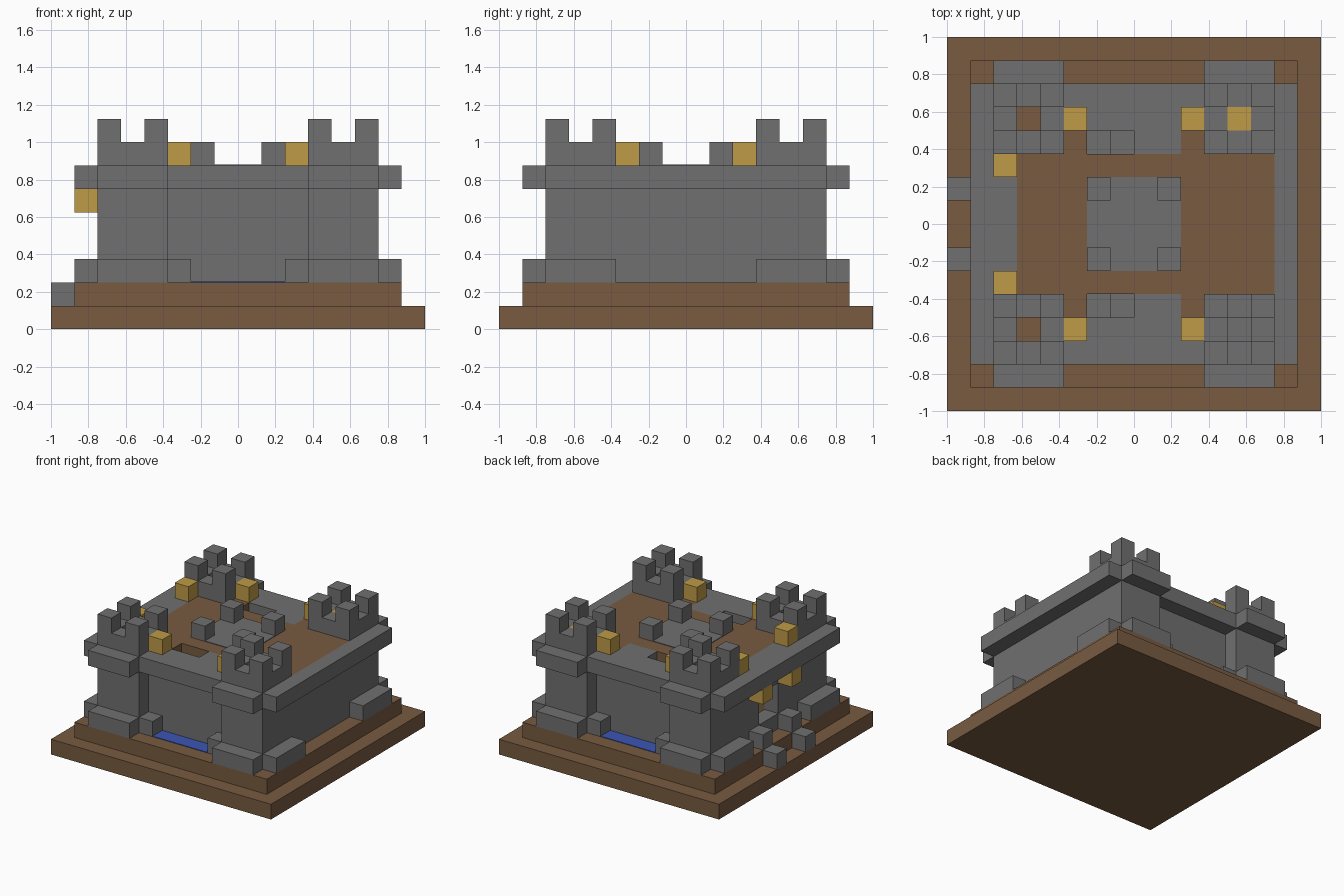
import bpy
import bmesh

U = 0.125  # one block of the building grid

cube = bpy.data.objects.get("Cube")
if cube:
    bpy.data.objects.remove(cube, do_unlink=True)


def material(name, rgb):
    m = bpy.data.materials.new(name)
    m.use_nodes = True
    m.diffuse_color = (*rgb, 1)
    m.node_tree.nodes["Principled BSDF"].inputs["Base Color"].default_value = (*rgb, 1)
    return m


STONE = material("grey stone", (0.162, 0.162, 0.162))
WOOD = material("brown wood", (0.188, 0.105, 0.053))
GOLD = material("gold lantern", (0.521, 0.328, 0.061))
WATER = material("blue water", (0.045, 0.091, 0.456))


def box(name, mat, x, y, z):
    """Box from (low, high) pairs in grid units."""
    bm = bmesh.new()
    bmesh.ops.create_cube(bm, size=1)
    for v in bm.verts:
        for i, (a, b) in enumerate((x, y, z)):
            v.co[i] = U * (a if v.co[i] < 0 else b)
    mesh = bpy.data.meshes.new(name)
    bm.to_mesh(mesh)
    bm.free()
    mesh.materials.append(mat)
    obj = bpy.data.objects.new(name, mesh)
    bpy.context.collection.objects.link(obj)
    return obj


def flip(pair, s):
    return tuple(sorted((pair[0] * s, pair[1] * s)))


def plate(name, mat, x, y, z):
    box(name, mat, x, y, (z, z + 0.04))


# Stepped base
box("base_lower", WOOD, (-8, 8), (-8, 8), (0, 1))
box("base_upper", WOOD, (-7, 7), (-7, 7), (1, 2))

# Inner block with its roof deck, leaving a passage behind the west door
box("inner_core", WOOD, (-2, 5), (-3, 3), (2, 7))
box("passage_roof", WOOD, (-5, -2), (-1, 1), (5, 7))
box("east_wall", STONE, (5, 6), (-3, 3), (2, 6))
box("east_deck", WOOD, (5, 6), (-3, 3), (6, 7))
box("door_lintel", STONE, (-6, -5), (-1, 1), (5, 7))
box("door_step", STONE, (-6, -5), (-1, 1), (2, 3))

# Central platform with four corner posts
plate("platform", STONE, (-2, 2), (-2, 2), 7)
for sx in (-1, 1):
    for sy in (-1, 1):
        box("platform_post", STONE, flip((1, 2), sx), flip((1, 2), sy), (7, 8))

# Corner towers
for sx in (-1, 1):
    for sy in (-1, 1):
        X = lambda a, b: flip((a, b), sx)
        Y = lambda a, b: flip((a, b), sy)
        box("tower", STONE, X(3, 6), Y(3, 6), (2, 7))
        for a in (3, 5):
            box("tower_parapet", STONE, X(a, a + 1), Y(3, 6), (7, 8))
            box("tower_parapet", STONE, X(4, 5), Y(a, a + 1), (7, 8))
            for b in (3, 5):
                box("merlon", STONE, X(a, a + 1), Y(b, b + 1), (8, 9))
        if sx < 0:
            plate("tower_floor", WOOD, X(4, 5), Y(4, 5), 7)
        elif sy > 0:
            box("tower_lantern", GOLD, X(4, 5), Y(4, 5), (7, 8))
        # Footings and cornice at the tower
        box("footing_front", STONE, X(3, 6), Y(6, 7), (2, 3))
        box("footing_side", STONE, X(6, 7), Y(3, 6), (2, 3))
        box("footing_stone", STONE, X(2, 3), Y(5, 6), (2, 3))
        box("tower_cornice", STONE, X(3, 6), Y(6, 7), (6, 7))
        # Lanterns on the front and back walls
        box("wall_lantern", GOLD, X(2, 3), Y(4, 5), (7, 8))

# Long cornices on both sides
for sx in (-1, 1):
    box("side_cornice", STONE, flip((6, 7), sx), (-6, 6), (6, 7))

# Front and back walls, water, decks and stairs; west door details
for sy in (-1, 1):
    Y = lambda a, b: flip((a, b), sy)
    box("curtain_wall", STONE, (-3, 3), Y(4, 5), (2, 7))
    box("wall_cornice", STONE, (-3, 3), Y(5, 6), (6, 7))
    plate("water", WATER, (-2, 2), Y(5, 6), 2)
    box("deck_edge", WOOD, (-3, -2), Y(3, 4), (2, 7))
    box("deck_edge", WOOD, (2, 3), Y(3, 4), (2, 7))
    box("stair_landing", STONE, (0, 2), Y(3, 4), (2, 7))
    box("stair_upper", STONE, (-1, 0), Y(3, 4), (2, 6))
    box("stair_lower", STONE, (-2, -1), Y(3, 4), (2, 5))
    box("passage_side", WOOD, (-5, -2), Y(1, 3), (2, 7))
    box("west_wall", STONE, (-6, -5), Y(1, 3), (2, 7))
    box("west_lantern", GOLD, (-6, -5), Y(2, 3), (7, 8))
    box("door_lantern", GOLD, (-7, -6), Y(1, 2), (5, 6))
    box("path_stone_outer", STONE, (-8, -7), Y(1, 2), (1, 2))
    box("path_stone_inner", STONE, (-7, -6), Y(1, 2), (2, 3))
